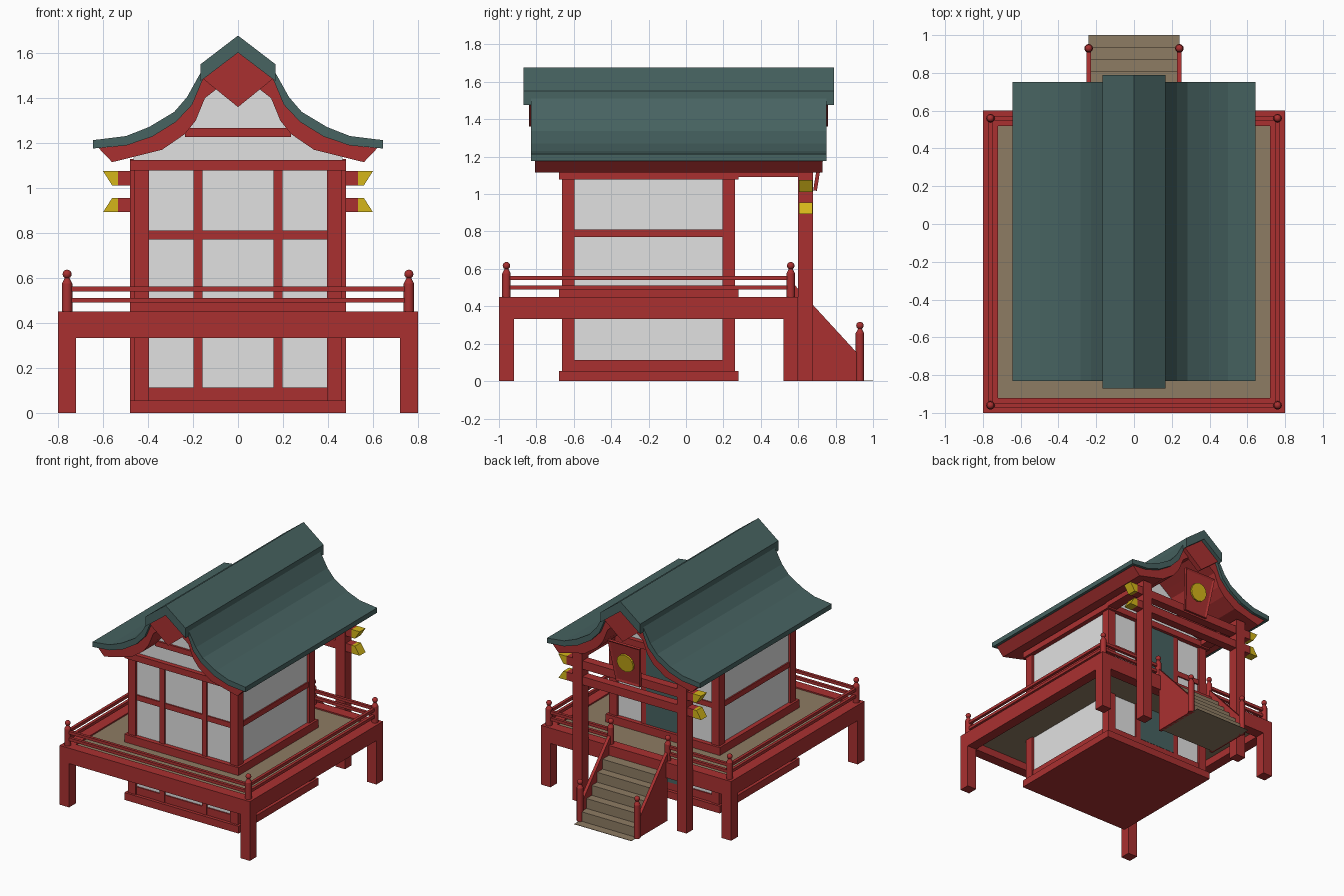
import bpy, bmesh, math
from mathutils import Matrix

if "Cube" in bpy.data.objects:
    bpy.data.objects.remove(bpy.data.objects["Cube"])


def material(name, rgb):
    m = bpy.data.materials.new(name)
    m.diffuse_color = (*rgb, 1)
    m.use_nodes = True
    m.node_tree.nodes["Principled BSDF"].inputs["Base Color"].default_value = m.diffuse_color
    return m


RED = material("red_lacquer", (0.40, 0.03, 0.03))
WHITE = material("white_plaster", (0.75, 0.75, 0.75))
TEAL = material("teal_copper", (0.063, 0.125, 0.12))
TAN = material("tan_wood", (0.27, 0.20, 0.125))
GOLD = material("gold", (0.66, 0.47, 0.01))


def finish(name, bm, mat):
    bmesh.ops.recalc_face_normals(bm, faces=bm.faces)
    me = bpy.data.meshes.new(name)
    bm.to_mesh(me)
    bm.free()
    me.materials.append(mat)
    ob = bpy.data.objects.new(name, me)
    bpy.context.collection.objects.link(ob)
    return ob


def add_box(bm, x0, x1, y0, y1, z0, z1):
    m = Matrix.Translation(((x0 + x1) / 2, (y0 + y1) / 2, (z0 + z1) / 2)) @ \
        Matrix.Diagonal((x1 - x0, y1 - y0, z1 - z0, 1))
    bmesh.ops.create_cube(bm, size=1, matrix=m)


def boxes(name, mat, *specs):
    bm = bmesh.new()
    for s in specs:
        add_box(bm, *s)
    return finish(name, bm, mat)


def prism(name, mat, pts, a, b, axis="y"):
    """Extrude a profile: xz points along y, or yz points along x."""
    bm = bmesh.new()
    vs = [bm.verts.new((p, a, q) if axis == "y" else (a, p, q)) for p, q in pts]
    f = bm.faces.new(vs)
    r = bmesh.ops.extrude_face_region(bm, geom=[f])
    d = (0, b - a, 0) if axis == "y" else (b - a, 0, 0)
    bmesh.ops.translate(bm, vec=d, verts=[v for v in r["geom"] if isinstance(v, bmesh.types.BMVert)])
    return finish(name, bm, mat)


def full(half):
    """Mirror a half profile that runs from the eave to the ridge at x = 0."""
    return [(-x, z) for x, z in half] + [(x, z) for x, z in reversed(half[:-1])]


def knob_post(name, x, y, z0, z1):
    bm = bmesh.new()
    bmesh.ops.create_cone(bm, cap_ends=True, segments=12, radius1=0.023, radius2=0.023,
                          depth=z1 - z0, matrix=Matrix.Translation((x, y, (z0 + z1) / 2)))
    bmesh.ops.create_cone(bm, cap_ends=True, segments=12, radius1=0.023, radius2=0.01,
                          depth=0.025, matrix=Matrix.Translation((x, y, z1 + 0.0125)))
    bmesh.ops.create_uvsphere(bm, u_segments=12, v_segments=8, radius=0.02,
                              matrix=Matrix.Translation((x, y, z1 + 0.042)))
    ob = finish(name, bm, RED)
    bpy.context.view_layer.objects.active = ob
    ob.select_set(True)
    bpy.ops.object.shade_smooth_by_angle(angle=math.radians(40))
    ob.select_set(False)


# Veranda: frame, legs and floor
boxes("veranda_frame", RED,
      (-.8, .8, -1, -.92, .333, .45), (-.8, .8, .52, .6, .333, .45),
      (-.8, -.72, -.92, .52, .333, .45), (.72, .8, -.92, .52, .333, .45))
boxes("veranda_legs", RED, *[(x, x + .08, y, y + .08, 0, .34)
                             for x in (-.8, .72) for y in (-1, .52)])
boxes("veranda_floor", TAN, (-.73, .73, -.93, .53, .39, .44))

# Railing with a gap for the stairs
for i, (x, y) in enumerate([(-.76, -.96), (.76, -.96), (-.76, .56), (.76, .56),
                            (-.24, .56), (.24, .56)]):
    knob_post(f"railing_post_{i}", x, y, .45, .575)
rails = []
for z in (.49, .54):
    t = .011
    rails.append((-.76, .76, -.96 - t, -.96 + t, z, z + .022))
    for s in (-1, 1):
        rails.append((s * .76 - t, s * .76 + t, -.96, .56, z, z + .022))
        a, b = sorted((s * .76, s * .24))
        rails.append((a, b, .56 - t, .56 + t, z, z + .022))
boxes("rails", RED, *rails)

# Stairs with sloped side panels
step = [(.6, 0), (1.0, 0), (1.0, .003)]
for i in range(1, 6):
    y = 1 - .0645 * i
    step += [(y, step[-1][1]), (y, i * .075)]
step.append((.6, .375))
prism("stairs", TAN, step, -.24, .24, "x")
for s in (-1, 1):
    prism("stair_side", RED, [(.58, 0), (.58, .515), (.915, .15), (.915, 0)],
          s * .228, s * .252, "x")
    knob_post("stair_foot_post", s * .24, .93, 0, .255)

# House walls, door and red timber frame
boxes("walls", WHITE, (-.445, .445, -.645, .245, .03, 1.12))
boxes("door", TEAL, (-.16, .16, .24, .25, .1, 1.08))
timber = [(-.48, .48, -.68, .28, z0, z1) for z0, z1 in ((0, .055), (.44, .5), (1.078, 1.125))]
timber.append((-.455, .455, -.655, .255, .05, .112))
timber.append((-.455, .455, -.655, .255, .77, .81))
for x in (-.463, .396):
    for y in (-.663, .195):
        timber.append((x, x + .067, y, y + .067, .05, 1.1))
    # tie beam from the house to the gate
    xs = -.48 if x < 0 else .4
    timber.append((xs, xs + .08, .25, .68, 1.09, 1.13))
for x in (-.197, .157):
    timber.append((x, x + .04, -.659, .259, .05, 1.1))
boxes("house_timber", RED, *timber)
# teal panel also covers the door above and below the cross rail
boxes("door_face", TEAL, (-.157, .157, .25, .257, .11, 1.08))

# Gate posts, beams and gold beam tips
boxes("gate_posts", RED, *[(x, x + .08, .6, .68, 0, 1.13) for x in (-.48, .4)])
boxes("gate_beams", RED, (-.535, .535, .607, .673, 1.012, 1.075),
      (-.535, .535, .607, .673, .893, .955))
for s in (-1, 1):
    for z0, z1, lo, hi in ((1.012, 1.075, .56, .6), (.893, .955, .6, .56)):
        prism("gold_tip", GOLD, [(s * .533, z0), (s * lo, z0), (s * hi, z1), (s * .533, z1)],
              .605, .675)

# Gables with a tie beam
gable = full([(.47, 1.11), (.46, 1.15), (.34, 1.2), (.24, 1.28), (.19, 1.36), (.13, 1.45), (0, 1.53)])
for name, y0, y1, b0, b1 in (("front_gable", -.645, -.62, -.66, -.63),
                             ("back_gable", .22, .245, .23, .26)):
    prism(name, WHITE, gable, y0, y1)
    boxes(name + "_beam", RED, (-.235, .235, b0, b1, 1.227, 1.268))

# Roof: curved teal cover, red layer below it, ridge cap
top = [(.644, 1.213), (.498, 1.231), (.396, 1.271), (.284, 1.338), (.227, 1.404), (.165, 1.515), (0, 1.64)]
under = [(.644, 1.176), (.498, 1.189), (.382, 1.228), (.276, 1.294), (.204, 1.37), (.156, 1.484), (0, 1.597)]
inner = [(.56, 1.115), (.338, 1.17), (.236, 1.24), (.188, 1.3), (.147, 1.4), (.09, 1.444), (0, 1.51)]
prism("roof_cover", TEAL, full(top) + full(under)[::-1], -.83, .752)
prism("roof_underlayer", RED, full([(.62, 1.178)] + under[1:]) + full(inner)[::-1], -.807, .73)
prism("ridge_cap", TEAL, full([(.167, 1.55), (0, 1.678)]) + full([(.167, 1.475), (0, 1.602)])[::-1],
      -.87, .79)
diamond = [(0, 1.36), (.156, 1.486), (0, 1.602), (-.156, 1.486)]
prism("front_gable_pendant", RED, diamond, -.84, -.8)
prism("back_gable_pendant", RED, diamond, .72, .76)

# Leaning plaque with a sunken face and a gold disc
plaque = prism("plaque", RED, [(-.1, 0), (.1, 0), (.135, .32), (-.135, .32)], 0, .02)
bm = bmesh.new()
bm.from_mesh(plaque.data)
bm.normal_update()
face = [f for f in bm.faces if f.normal.y > .9]
bmesh.ops.inset_region(bm, faces=face, thickness=.02, depth=-.007)
bm.to_mesh(plaque.data)
bm.free()
bm = bmesh.new()
bmesh.ops.create_cone(bm, cap_ends=True, segments=12, radius1=.07, radius2=.07, depth=.016,
                      matrix=Matrix.Translation((0, .018, .17)) @ Matrix.Rotation(math.pi / 2, 4, "X"))
disc = finish("plaque_disc", bm, GOLD)
for ob in (plaque, disc):
    ob.location = (0, .68, 1.02)
    ob.rotation_euler = (-.16, 0, 0)
